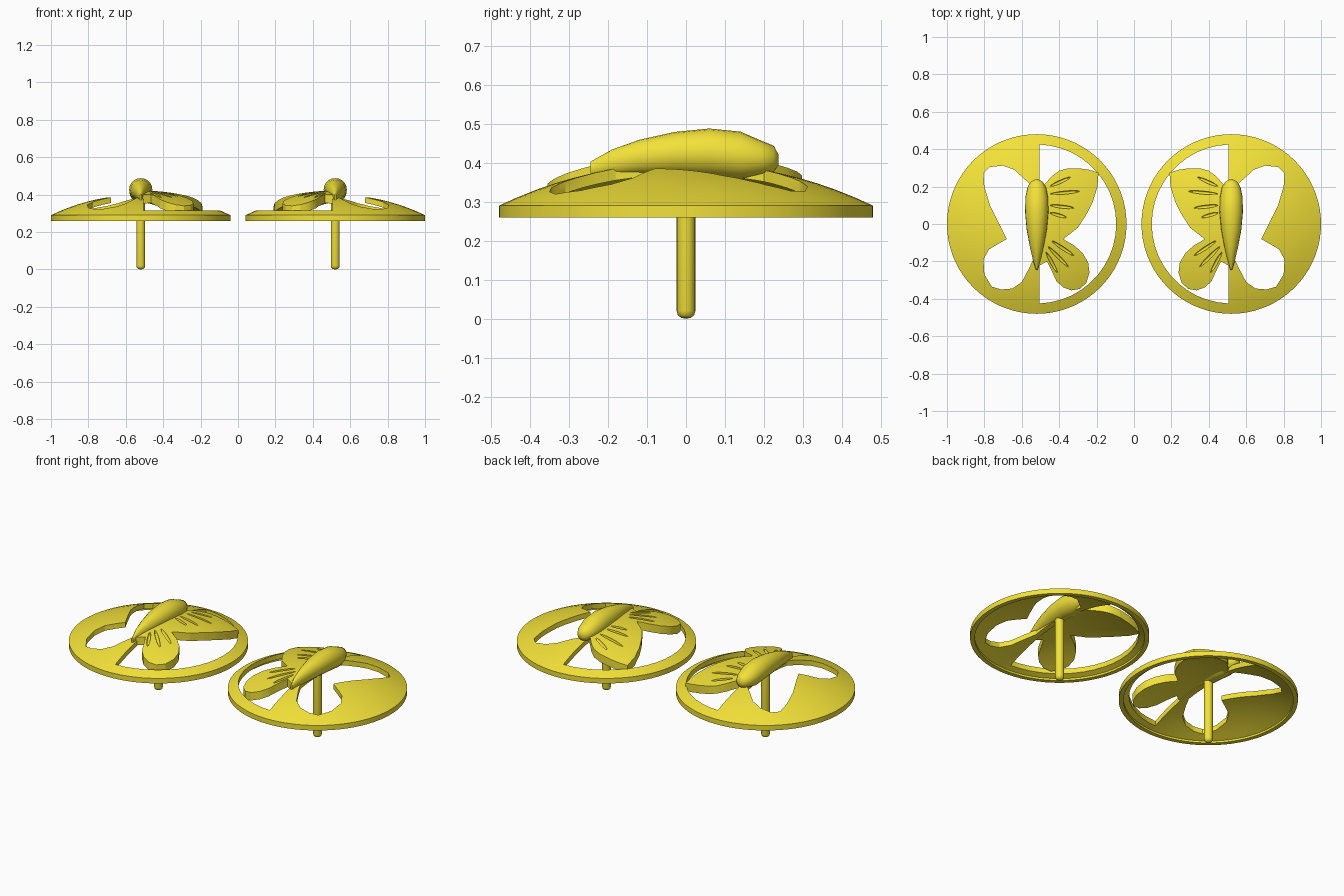
import bpy, bmesh, math
from mathutils import Matrix, Vector

if "Cube" in bpy.data.objects:
    bpy.data.objects.remove(bpy.data.objects["Cube"])

CX = -0.52                     # centre of the left stud; the right one is mirrored
R_SPHERE, Z_SPHERE = 1.102, 0.29 - 0.992

gold = bpy.data.materials.new("gold")
gold.diffuse_color = (0.9, 0.76, 0.04, 1)
gold.use_nodes = True
gold.node_tree.nodes["Principled BSDF"].inputs["Base Color"].default_value = gold.diffuse_color


def dome(r):
    return Z_SPHERE + math.sqrt(R_SPHERE ** 2 - r * r)


def make(name, bm):
    bmesh.ops.recalc_face_normals(bm, faces=bm.faces)
    me = bpy.data.meshes.new(name)
    bm.to_mesh(me)
    bm.free()
    ob = bpy.data.objects.new(name, me)
    bpy.context.collection.objects.link(ob)
    return ob


def lathe(name, profile, steps=72):
    bm = bmesh.new()
    vs = [bm.verts.new((CX + r, 0, z)) for r, z in profile]
    es = [bm.edges.new(p) for p in zip(vs, vs[1:])]
    bmesh.ops.spin(bm, geom=vs + es, cent=(CX, 0, 0), axis=(0, 0, 1),
                   angle=2 * math.pi, steps=steps)
    bmesh.ops.remove_doubles(bm, verts=bm.verts, dist=1e-4)
    return make(name, bm)


def prism(name, outline, z0=0.1, z1=0.7):
    bm = bmesh.new()
    f = bm.faces.new([bm.verts.new((CX + u, v, z0)) for u, v in outline])
    out = bmesh.ops.extrude_face_region(bm, geom=[f])
    bmesh.ops.translate(bm, vec=(0, 0, z1 - z0),
                        verts=[g for g in out["geom"] if isinstance(g, bmesh.types.BMVert)])
    return make(name, bm)


def boolean(ob, cutter, op):
    m = ob.modifiers.new("cut", "BOOLEAN")
    m.object, m.operation, m.solver = cutter, op, "EXACT"
    dg = bpy.context.evaluated_depsgraph_get()
    me = bpy.data.meshes.new_from_object(ob.evaluated_get(dg))
    ob.modifiers.clear()
    ob.data = me
    bpy.data.objects.remove(cutter)


def finish(ob, angle=30):
    ob.data.materials.clear()
    ob.data.materials.append(gold)
    bpy.ops.object.select_all(action="DESELECT")
    ob.select_set(True)
    bpy.context.view_layer.objects.active = ob
    bpy.ops.object.shade_smooth_by_angle(angle=math.radians(angle))
    m = ob.modifiers.new("mirror", "MIRROR")
    m.use_mirror_merge = False


# domed disc: shell with flat rim
rs = [0.48 * i / 10 for i in range(10, -1, -1)]
ri = [0.455 * i / 10 for i in range(11)]
shell = [(r, dome(r)) for r in rs]
under = [(r, dome(r) - 0.03) for r in ri]
disc = lathe("domed_disc", [(0.455, 0.26), (0.48, 0.26)] + shell + under + [(0.455, 0.26)])

# open half of the disc
half = [(0.425 * math.cos(a), 0.425 * math.sin(a))
        for a in (math.radians(-88 + 176 * i / 22) for i in range(23))]
boolean(disc, prism("open_half", half), "DIFFERENCE")

# wing-shaped hole in the solid half
hole = [(-.02, .20), (-.06, .235), (-.12, .29), (-.18, .312), (-.25, .305), (-.285, .27),
        (-.28, .2), (-.25, .1), (-.215, .03), (-.16, -.08), (-.255, -.135), (-.285, -.19),
        (-.28, -.27), (-.24, -.335), (-.19, -.35), (-.13, -.345), (-.08, -.31),
        (-.04, -.235), (-.015, -.18)]
boolean(disc, prism("wing_hole", hole), "DIFFERENCE")
finish(disc)

# raised wings: outline intersected with a curved slab
LIFT = 0.022
rw = [0.47 * i / 12 for i in range(13)]
slab_profile = ([(r, dome(r) - 0.025) for r in rw]
                + [(r, dome(r) + LIFT) for r in reversed(rw)])
wing_outlines = {
    "upper_wing": [(0, .17), (.04, .21), (.08, .255), (.12, .285), (.17, .298), (.23, .297),
                   (.28, .29), (.33, .275), (.325, .2), (.30, .12), (.265, .05), (.22, -.02),
                   (.14, -.082), (.06, -.06), (0, -.04)],
    "lower_wing": [(0, -.02), (.07, -.05), (.14, -.08), (.2, -.115), (.245, -.155),
                   (.275, -.205), (.282, -.26), (.265, -.315), (.23, -.347), (.185, -.355),
                   (.14, -.338), (.105, -.305), (.08, -.25), (.055, -.2), (.0, -.23)],
}
groove_lines = {
    "upper_wing": [(.07, .20, .18, .25), (.07, .16, .23, .175), (.07, .10, .20, .085),
                   (.07, .06, .16, .035)],
    "lower_wing": [(.08, -.09, .20, -.17), (.06, -.12, .17, -.23), (.05, -.15, .11, -.26)],
}
for name, outline in wing_outlines.items():
    wing = lathe(name, slab_profile)
    boolean(wing, prism("outline", outline), "INTERSECT")
    # tapered grooves fanning out from the body
    bm = bmesh.new()
    for u0, v0, u1, v1 in groove_lines[name]:
        a = Vector((CX + u0, v0, dome(math.hypot(u0, v0)) + LIFT))
        b = Vector((CX + u1, v1, dome(math.hypot(u1, v1)) + LIFT))
        d = b - a
        mat = (Matrix.Translation((a + b) / 2) @ d.to_track_quat("X", "Z").to_matrix().to_4x4()
               @ Matrix.Diagonal((d.length / 2, 0.009, 0.012, 1)))
        bmesh.ops.create_uvsphere(bm, u_segments=12, v_segments=8, radius=1, matrix=mat)
    boolean(wing, make("grooves", bm), "DIFFERENCE")
    finish(wing)

# teardrop body lofted along y: (y, centre z, half width, half height)
sections = [(.237, .408, .012, .014), (.225, .41, .033, .034), (.195, .412, .05, .044),
            (.14, .418, .061, .062), (.06, .426, .062, .062), (-.03, .424, .054, .055),
            (-.12, .415, .037, .044), (-.19, .402, .021, .032), (-.245, .385, .005, .018)]
N = 20
bm = bmesh.new()
rings = [[bm.verts.new((CX + w * math.cos(2 * math.pi * i / N), y,
                        z + h * math.sin(2 * math.pi * i / N))) for i in range(N)]
         for y, z, w, h in sections]
for p, q in zip(rings, rings[1:]):
    for i in range(N):
        bm.faces.new((p[i], p[(i + 1) % N], q[(i + 1) % N], q[i]))
bm.faces.new(rings[0])
bm.faces.new(rings[-1])
finish(make("insect_body", bm), 50)

# ear post with rounded tip
post = lathe("ear_post", [(0, 0), (.012, .002), (.021, .009), (.024, .02), (.024, .39), (0, .39)], 20)
finish(post, 40)
